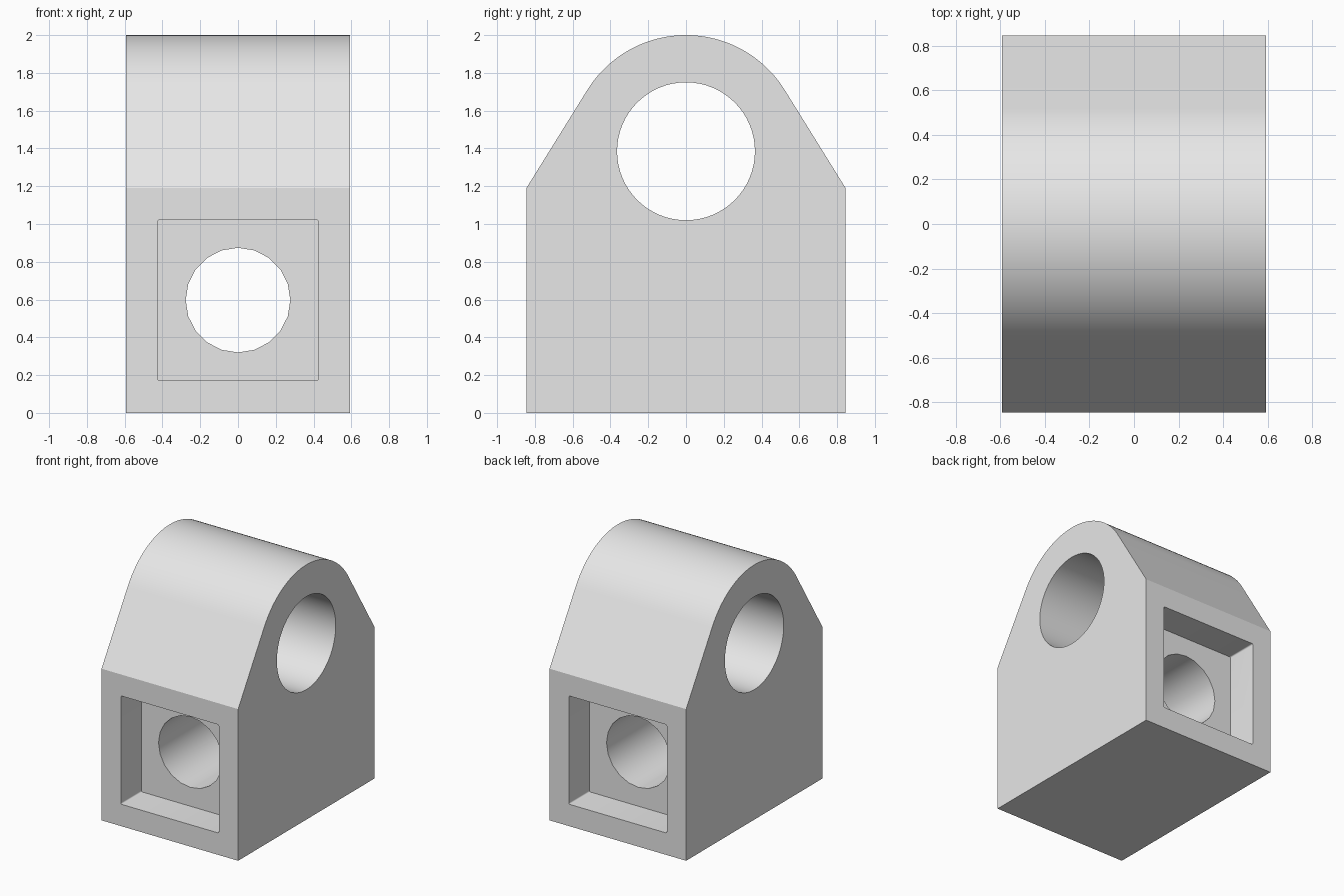
import bpy
import bmesh
from math import sin, cos, atan2, acos, hypot, pi, radians
from mathutils import Matrix, Vector

default = bpy.data.objects.get("Cube")
if default:
    bpy.data.objects.remove(default, do_unlink=True)

HALF_W, HALF_D = 0.593, 0.845      # half width (x) and half depth (y)
SHOULDER = 1.19                    # top of the upright walls
BORE_Z, DOME_R, BORE_R = 1.385, 0.615, 0.365
BOLT_Z, BOLT_R = 0.597, 0.277
POCKET, POCKET_DEPTH = 0.85, 0.255

grey = bpy.data.materials.new("plain grey")
grey.use_nodes = True
grey.diffuse_color = (0.8, 0.8, 0.8, 1)
grey.node_tree.nodes["Principled BSDF"].inputs["Base Color"].default_value = grey.diffuse_color


def finish(name, bm):
    bmesh.ops.recalc_face_normals(bm, faces=bm.faces)
    mesh = bpy.data.meshes.new(name)
    bm.to_mesh(mesh)
    bm.free()
    mesh.materials.append(grey)
    obj = bpy.data.objects.new(name, mesh)
    bpy.context.scene.collection.objects.link(obj)
    return obj


def rod(name, radius, length, sides, z, axis):
    """Cylinder through the block along x or y, with a vertex at its top."""
    bm = bmesh.new()
    turn = Matrix.Rotation(pi / 2, 4, "Y" if axis == "x" else "X")
    bmesh.ops.create_cone(bm, cap_ends=True, segments=sides, radius1=radius,
                          radius2=radius, depth=length,
                          matrix=Matrix.Translation((0, 0, z)) @ turn)
    return finish(name, bm)


def pocket(name, side):
    """Square recess cutter with slightly rounded corners along y."""
    bm = bmesh.new()
    place = Matrix.Translation((0, side * HALF_D, BOLT_Z))
    size = Matrix.Diagonal((POCKET, 2 * POCKET_DEPTH, POCKET, 1))
    bmesh.ops.create_cube(bm, size=1, matrix=place @ size)
    corners = [e for e in bm.edges
               if abs((e.verts[0].co - e.verts[1].co).y) > POCKET_DEPTH]
    bmesh.ops.bevel(bm, geom=corners, offset=0.01, segments=4, profile=0.5,
                    affect="EDGES")
    return finish(name, bm)


# Block: upright walls, slopes tangent to a round top, extruded along x
rise = SHOULDER - BORE_Z
start = atan2(rise, HALF_D) + acos(DOME_R / hypot(HALF_D, rise))
steps = 40
outline = [(-HALF_D, SHOULDER), (-HALF_D, 0), (HALF_D, 0), (HALF_D, SHOULDER)]
for i in range(steps + 1):
    a = start + (pi - 2 * start) * i / steps
    outline.append((DOME_R * cos(a), BORE_Z + DOME_R * sin(a)))

bm = bmesh.new()
face = bm.faces.new([bm.verts.new((-HALF_W, y, z)) for y, z in outline])
grown = bmesh.ops.extrude_face_region(bm, geom=[face])
bmesh.ops.translate(bm, vec=Vector((2 * HALF_W, 0, 0)),
                    verts=[v for v in grown["geom"] if isinstance(v, bmesh.types.BMVert)])
if face.is_valid and len(face.link_loops if hasattr(face, "link_loops") else face.loops) == 0:
    bm.faces.remove(face)
block = finish("bearing_block", bm)

# Cut the cross bore, bolt hole and the two square pockets
cutters = [
    rod("cross_bore_cutter", BORE_R, 2, 64, BORE_Z, "x"),
    rod("bolt_hole_cutter", BOLT_R, 3, 20, BOLT_Z, "y"),
    pocket("front_pocket_cutter", -1),
    pocket("back_pocket_cutter", 1),
]
bpy.ops.object.select_all(action="DESELECT")
block.select_set(True)
bpy.context.view_layer.objects.active = block
for cutter in cutters:
    cut = block.modifiers.new(cutter.name, "BOOLEAN")
    cut.operation = "DIFFERENCE"
    cut.solver = "EXACT"
    cut.object = cutter
    bpy.ops.object.modifier_apply(modifier=cut.name)
    bpy.data.objects.remove(cutter, do_unlink=True)

bpy.ops.object.shade_smooth_by_angle(angle=radians(28))
